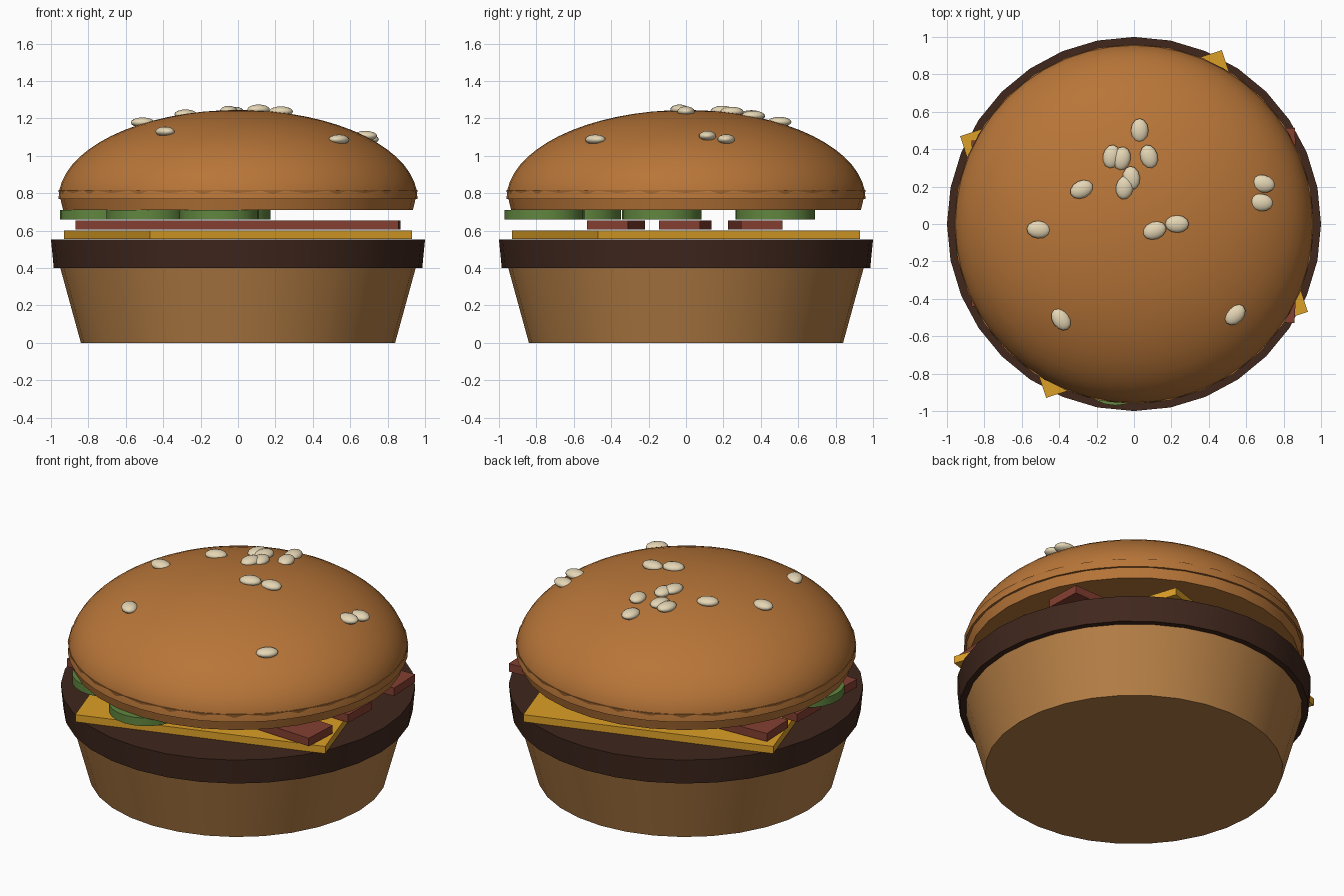
import bpy
from math import radians, sqrt, pi

if "Cube" in bpy.data.objects:
    bpy.data.objects.remove(bpy.data.objects["Cube"])


def material(name, rgb):
    m = bpy.data.materials.new(name)
    m.diffuse_color = (*rgb, 1)
    m.use_nodes = True
    m.node_tree.nodes["Principled BSDF"].inputs["Base Color"].default_value = m.diffuse_color
    return m


CRUST = material("crust", (0.48, 0.18, 0.04))
CRUMB = material("crumb", (0.46, 0.21, 0.06))
MEAT = material("meat", (0.05, 0.02, 0.012))
YELLOW = material("yellow", (0.72, 0.35, 0.02))
RED = material("red", (0.23, 0.05, 0.03))
GREEN = material("green", (0.12, 0.24, 0.05))
CREAM = material("cream", (0.78, 0.67, 0.46))


def finish(name, mat, smooth=True):
    ob = bpy.context.object
    ob.name = name
    ob.data.materials.append(mat)
    if smooth:
        bpy.ops.object.shade_smooth_by_angle(angle=radians(35))
    return ob


def disc(name, r1, r2, z1, z2, mat, x=0, y=0, sides=32):
    bpy.ops.mesh.primitive_cone_add(vertices=sides, radius1=r1, radius2=r2, depth=z2 - z1,
                                    location=(x, y, (z1 + z2) / 2))
    return finish(name, mat)


def slab(name, sx, sy, z1, z2, y, angle, mat):
    bpy.ops.mesh.primitive_cube_add(size=1, location=(0, y, (z1 + z2) / 2),
                                    rotation=(0, 0, radians(angle)))
    bpy.context.object.scale = (sx, sy, z2 - z1)
    return finish(name, mat, False)


# Bottom bun and patty
disc("bottom_bun", 0.84, 0.95, 0, 0.40, CRUMB)
disc("patty", 0.985, 1.0, 0.40, 0.553, MEAT)

# Cheese slice, turned so the corners stick out
slab("cheese_slice", 1.473, 1.473, 0.555, 0.60, 0, 18.2, YELLOW)

# Bacon strips
for i, (y, a) in enumerate([(-0.375, -3), (-0.005, -2), (0.37, 2.3)]):
    slab(f"bacon_strip_{i + 1}", 1.73, 0.22, 0.605, 0.655, y, a, RED)

# Pickle slices
for i, (x, y) in enumerate([(-0.10, -0.757), (-0.49, -0.56), (-0.74, -0.13), (-0.04, 0.477)]):
    disc(f"pickle_slice_{i + 1}", 0.213, 0.213, 0.66, 0.71, GREEN, x, y, 24)

# Top bun: tapered rim plus a half-ellipsoid dome
R, H, BASE = 0.96, 0.475, 0.77
disc("top_bun_rim", 0.935, 0.961, 0.71, 0.818, CRUST)

bpy.ops.mesh.primitive_uv_sphere_add(segments=48, ring_count=32, radius=1)
dome = bpy.context.object
for v in dome.data.vertices:
    v.co.x *= R
    v.co.y *= R
    v.co.z = BASE + H * max(v.co.z, 0)
# flattened lower half becomes the closed underside
finish("top_bun_dome", CRUST)

# Sesame seeds resting on the dome: x, y, turn in degrees
SEEDS = [(0.03, 0.50, 90), (-0.12, 0.36, 80), (-0.065, 0.35, 80), (0.08, 0.36, 105),
         (-0.015, 0.245, 95), (-0.05, 0.195, 80), (-0.28, 0.185, 25), (0.69, 0.215, -10),
         (0.68, 0.115, -5), (0.11, -0.035, 20), (0.23, 0.0, 0), (-0.51, -0.03, -5),
         (-0.39, -0.51, -55), (0.54, -0.485, 45)]
for i, (x, y, a) in enumerate(SEEDS):
    z = BASE + H * sqrt(1 - (x * x + y * y) / R ** 2) + 0.006
    bpy.ops.mesh.primitive_uv_sphere_add(segments=12, ring_count=8, radius=1,
                                         location=(x, y, z), rotation=(0, 0, radians(a)))
    bpy.context.object.scale = (0.064, 0.047, 0.027)
    finish(f"sesame_seed_{i + 1}", CREAM)
